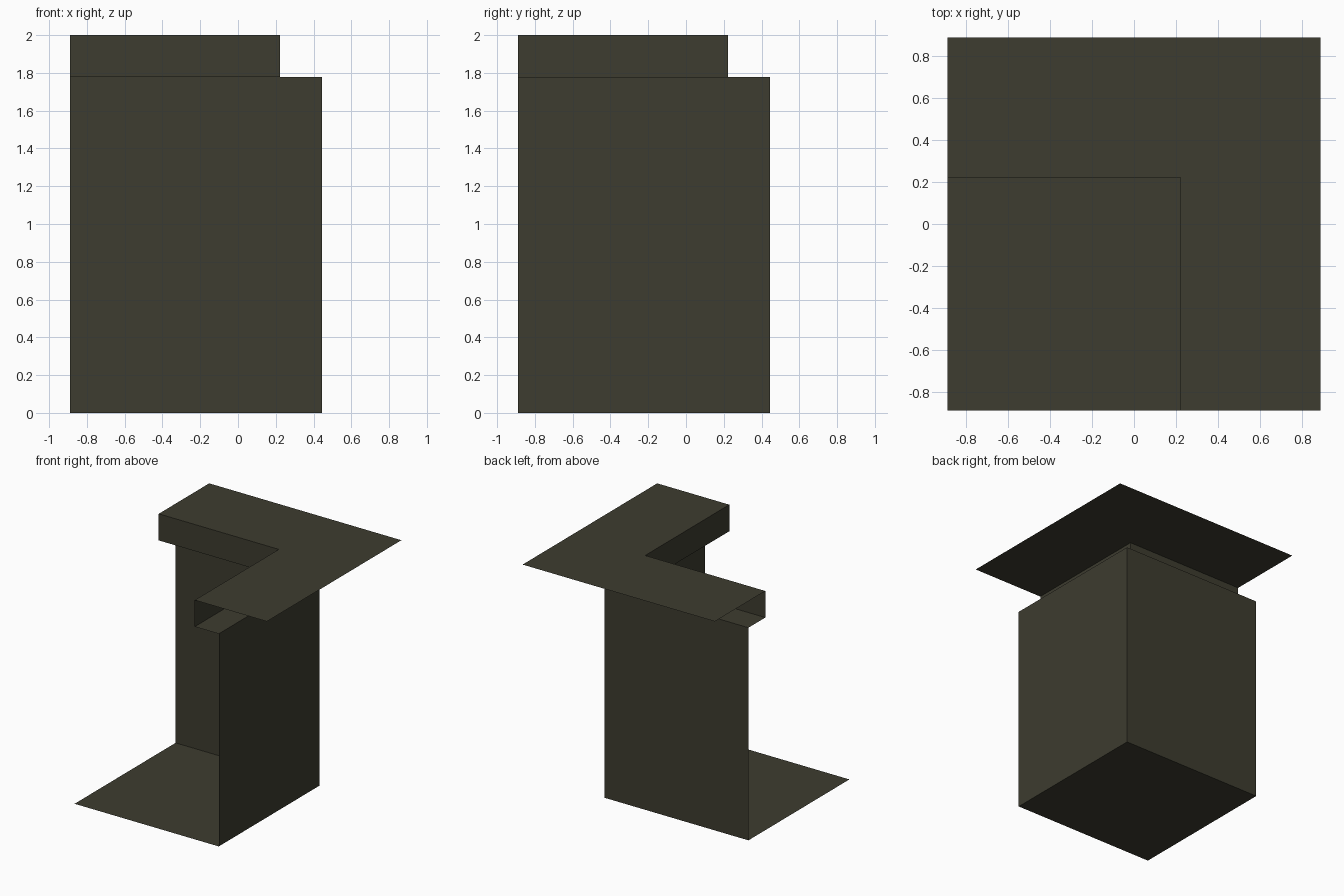
import bpy

if "Cube" in bpy.data.objects:
    bpy.data.objects.remove(bpy.data.objects["Cube"])

U = 2 / 9          # grid module
A = 4 * U          # half width of the model

olive = bpy.data.materials.new("dark olive")
olive.diffuse_color = (0.047, 0.045, 0.029, 1)
olive.use_nodes = True
olive.node_tree.nodes["Principled BSDF"].inputs["Base Color"].default_value = olive.diffuse_color


def sheet(name, verts, faces):
    mesh = bpy.data.meshes.new(name)
    mesh.from_pydata(verts, [], faces)
    mesh.materials.append(olive)
    obj = bpy.data.objects.new(name, mesh)
    bpy.context.collection.objects.link(obj)


def corner_strip(name, start, end):
    """Sweep one profile segment (offset, height) round the inside corner."""
    verts = []
    for d, z in (start, end):
        verts += [(-A, d, z), (d, d, z), (d, -A, z)]
    sheet(name, verts, [(0, 1, 4, 3), (1, 2, 5, 4)])


# Square floor, open at the front and left
w = 2 * U
sheet("floor", [(-A, -A, 0), (w, -A, 0), (w, w, 0), (-A, w, 0)], [(0, 1, 2, 3)])

# Stepped profile: wall, overhanging ledge, lip and wide top
corner_strip("corner_wall", (2 * U, 0), (2 * U, 8 * U))
corner_strip("ledge_underside", (2 * U, 8 * U), (U, 8 * U))
corner_strip("ledge_lip", (U, 8 * U), (U, 9 * U))
corner_strip("top_surface", (U, 9 * U), (A, 9 * U))
